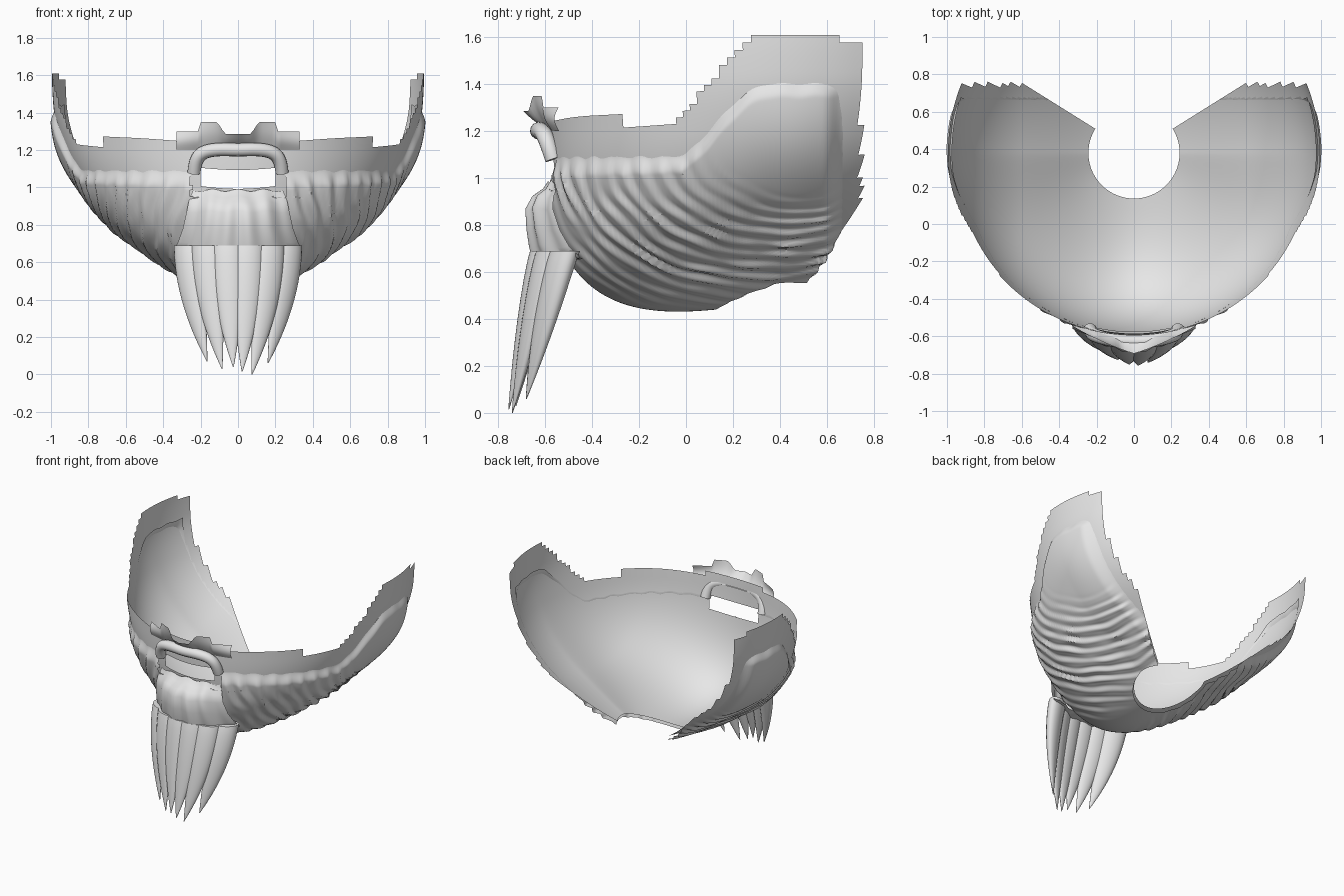
import bpy, math
from mathutils import Vector, noise

if "Cube" in bpy.data.objects:
    bpy.data.objects.remove(bpy.data.objects["Cube"])

grey = bpy.data.materials.new("light_grey")
grey.diffuse_color = (0.8, 0.8, 0.8, 1)
grey.use_nodes = True
grey.node_tree.nodes["Principled BSDF"].inputs["Base Color"].default_value = grey.diffuse_color
CY, Z0, H = 0.38, 1.45, 0.95          # bowl centre, equator height, depth
A0, A1 = math.radians(32), math.radians(-212)


def clamp(v):
    return max(0.0, min(1.0, v))


def smooth(a, b, v):
    t = clamp((v - a) / (b - a))
    return t * t * (3 - 2 * t)


def make(name, verts, faces, angle=50):
    used = sorted({i for f in faces for i in f})
    remap = {v: i for i, v in enumerate(used)}
    me = bpy.data.meshes.new(name)
    me.from_pydata([verts[i] for i in used], [], [[remap[i] for i in f] for f in faces])
    me.materials.append(grey)
    me.shade_smooth()
    me.set_sharp_from_angle(angle=math.radians(angle))
    ob = bpy.data.objects.new(name, me)
    bpy.context.collection.objects.link(ob)
    return ob


def grid(name, fn, cols, rows, keep=lambda c: True):
    """Sheet from fn(u, v); faces whose centre fails keep() are left out."""
    verts = [Vector(fn(i / cols, j / rows)) for j in range(rows + 1) for i in range(cols + 1)]
    faces = []
    for j in range(rows):
        for i in range(cols):
            a = j * (cols + 1) + i
            f = (a, a + cols + 1, a + cols + 2, a + 1)
            if keep(sum((verts[k] for k in f), Vector()) / 4):
                faces.append(f)
    return make(name, verts, faces)


def exponent(a):
    return 2 + 1.33 * max(0, -math.sin(a)) ** 1.5


def depth(x, dy):
    """Bowl depth: lower at the front, raised towards the sides."""
    return H - 0.15 * dy - 0.12 * smooth(0.0, 0.6, abs(x))


def bowl(a, h):
    """Bowl point and outward direction at angle a, relative depth h."""
    n = exponent(a)
    r = (1 - clamp(h) ** n) ** (1 / n) * 0.975
    x, dy = r * math.cos(a), r * math.sin(a)
    p = Vector((x, CY + dy, Z0 - h * depth(x, dy)))
    return p, Vector((x, dy, -h * 0.9)).normalized()


def start_phi(a):
    n = exponent(a)
    return math.acos((1 - 0.25 ** n) ** (1 / n))


# Smooth bowl-shaped face shell with a stepped rim
def shell_point(u, v):
    a = A0 + (A1 - A0) * u
    if v <= 0.9:
        phi = start_phi(a) + (math.pi / 2 - start_phi(a)) * v / 0.9
        p = bowl(a, math.cos(phi))[0]
    else:
        p = bowl(a, 0)[0]
        p.z += 0.16 * (v - 0.9) / 0.1
    k = 1 + 0.02 * smooth(1.2, 1.6, p.z)
    return p.x * k, CY + (p.y - CY) * k, p.z


def shell_keep(c):
    rim = 1.26 if c.y < -0.28 else 1.23 + 0.38 * clamp((c.y + 0.05) / 0.33)
    if c.y > (0.64 if c.z > 1.575 else 0.745) or c.z > rim:
        return False
    mouth = abs(c.x) < 0.185 and 1.0 < c.z < 1.09 and c.y < 0
    return not mouth


grid("face_shell", shell_point, 122, 50, shell_keep)


# Wavy hair layer over jaw and cheeks
def hair_point(u, v):
    a = A0 + (A1 - A0) * u
    dy = 0.975 * math.sin(a)
    top = 1.1 + 0.34 * smooth(-0.08, 0.36, CY + dy) + 0.004 * math.sin(a * 45)
    h1 = (Z0 - top) / depth(0.95 * math.cos(a), dy)
    p0 = start_phi(a)
    phi = p0 + (math.acos(clamp(h1)) - p0) * v
    p, nrm = bowl(a, math.cos(phi))
    # strands run in arcs around the cheek
    d = math.sqrt((0.75 * (p.y - 0.5)) ** 2 + (p.z - 1.2) ** 2 + (0.6 * (1 - abs(p.x))) ** 2)
    ph = (d + 0.02 * noise.noise(p * 5)) / 0.06 * math.tau
    wave = math.sin(ph) + 0.35 * math.sin(2 * ph)
    amp = 0.010 * smooth(0.25, 0.5, d) * smooth(0.15, 0.5, abs(p.x) + 0.1)
    amp *= 0.7 + 0.6 * noise.noise(p * 7 + Vector((3, 1, 2)))
    bulge = 0.018 * math.exp(-((p.y - 0.45) ** 2 + (p.z - 1.15) ** 2) / 0.05)
    off = 0.027 + bulge + amp * wave
    edge = smooth(0, 0.09, 1 - v) * smooth(0, 0.1, 0.68 - p.y)
    return p + nrm * (off * edge - 0.002 * (1 - edge))


grid("jaw_hair", hair_point, 240, 130,
     lambda c: c.y < 0.675 and not (abs(c.x) < 0.25 and c.z > 0.95 and c.y < 0))


# Chin tuft root: ridged block under the mouth (z, half width, front y, side y)
ROWS = [(.985, .24, -.585, -.55), (.95, .255, -.61, -.55), (.92, .265, -.655, -.56),
        (.87, .275, -.68, -.56), (.78, .295, -.675, -.53), (.71, .32, -.665, -.49),
        (.67, .34, -.655, -.45), (.66, .33, -.60, -.44), (.66, .30, -.51, -.43)]


def chin_point(u, v):
    s = u * 2 - 1
    z, w, yf, ys = ROWS[round(v * (len(ROWS) - 1))]
    ridge = 0.008 * math.cos(s * 16) * smooth(1.0, 0.85, z)
    return s * w, yf + (ys - yf) * abs(s) ** 2.2 + ridge, z + 0.006 * math.cos(s * 11)


grid("chin_hair", chin_point, 60, len(ROWS) - 1)


# Hanging beard locks, tapered to points
def lock(name, x0, y0, x1, y1, z1):
    n, m = 20, 22
    verts, faces = [], []
    turn = x0 * 2.0                            # side locks wrap round the chin
    for j in range(m + 1):
        t = j / m
        cx = x0 + (x1 - x0) * t ** 1.8
        cy = y0 + (y1 - y0) * t ** 0.9
        z = 0.69 + (z1 - 0.69) * t
        w = 0.086 * (1 - t ** 2.1) + 0.002
        dep = 0.052 * (1 - t ** 1.5) + 0.002
        for i in range(n):
            b = math.tau * i / n
            ex, ey = w * math.cos(b), dep * math.sin(b)
            verts.append((cx + ex * math.cos(turn) - ey * math.sin(turn),
                          cy + ex * math.sin(turn) + ey * math.cos(turn), z))
    for j in range(m):
        for i in range(n):
            k = (i + 1) % n
            faces.append((j * n + i, (j + 1) * n + i, (j + 1) * n + k, j * n + k))
    faces += [tuple(range(n)), tuple(reversed(range(m * n, m * n + n)))]
    make(name, verts, faces)


for i, (x0, y0, x1, y1, z1) in enumerate([
        (-.262, -.515, -.165, -.68, .07), (-.165, -.58, -.085, -.725, .03),
        (-.055, -.61, -.025, -.75, .04), (.055, -.61, .022, -.755, .015),
        (.165, -.58, .075, -.74, 0.0), (.262, -.515, .16, -.68, .06)]):
    lock("beard_lock_%d" % (i + 1), x0, y0, x1, y1, z1)


# Moustache arch over the mouth
cu = bpy.data.curves.new("moustache", 'CURVE')
cu.dimensions = '3D'
cu.bevel_depth, cu.bevel_resolution, cu.use_fill_caps = 0.036, 4, True
path = [(-.235, -.565, 1.08), (-.23, -.585, 1.14), (-.19, -.605, 1.19), (-.1, -.625, 1.205),
        (0, -.63, 1.2)]
path += [(-x, y, z) for x, y, z in reversed(path[:-1])]
sp = cu.splines.new('NURBS')
sp.points.add(len(path) - 1)
for pt, co in zip(sp.points, path):
    pt.co = (*co, 1)
sp.use_endpoint_u, sp.order_u = True, 3
cu.materials.append(grey)
bpy.context.collection.objects.link(bpy.data.objects.new("moustache", cu))


# Flared lip-to-nose sheet above the moustache
def nose_point(u, v):
    x = (u * 2 - 1) * 0.33
    ax = abs(x)
    top = 1.285 + 0.065 * smooth(0.06, 0.12, ax) if ax < 0.2 else 1.30
    out = 1 - ax / 0.33
    y = -0.59 + 0.05 * (ax / 0.33) ** 2 - 0.1 * out * v ** 1.5 - 0.02 * math.sin(v * 3)
    return x, y, 1.2 + (top - 1.2) * v


grid("nose_base", nose_point, 40, 8)
